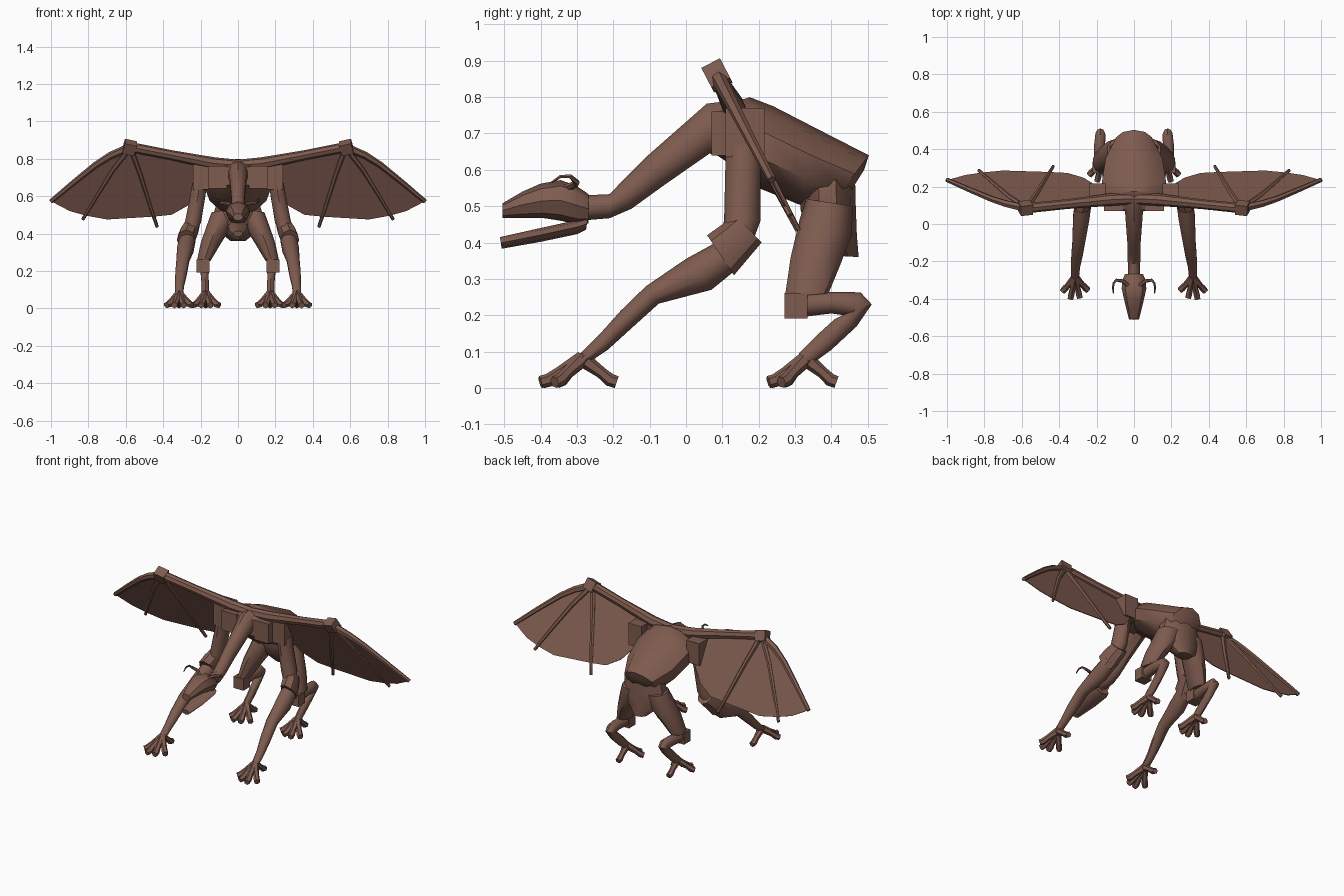
import bpy, bmesh, math
from mathutils import Vector, Matrix

skin = bpy.data.materials.new("brown_skin")
skin.diffuse_color = (0.21, 0.105, 0.078, 1)


def finish(name, bm, mirror, smooth=True):
    bmesh.ops.recalc_face_normals(bm, faces=bm.faces)
    me = bpy.data.meshes.new(name)
    bm.to_mesh(me)
    bm.free()
    ob = bpy.data.objects.new(name, me)
    bpy.context.collection.objects.link(ob)
    me.materials.append(skin)
    if mirror:
        ob.modifiers.new("Mirror", 'MIRROR').use_clip = False
    if smooth:
        bpy.ops.object.select_all(action='DESELECT')
        ob.select_set(True)
        bpy.context.view_layer.objects.active = ob
        bpy.ops.object.shade_smooth_by_angle(angle=math.radians(40))
    return ob


def skin_rings(bm, rings):
    loops = [[bm.verts.new(p) for p in r] for r in rings]
    n = len(loops[0])
    for a, b in zip(loops, loops[1:]):
        for i in range(n):
            j = (i + 1) % n
            bm.faces.new((a[i], a[j], b[j], b[i]))
    bm.faces.new(loops[0])
    bm.faces.new(loops[-1])


def side_loft(name, secs, mirror=False, sides=10):
    """Sections (x, y1, z1, y2, z2, half width): two side-view outline points."""
    bm = bmesh.new()
    rings = []
    for x, y1, z1, y2, z2, hw in secs:
        c = Vector((x, (y1 + y2) / 2, (z1 + z2) / 2))
        v = Vector((0, (y1 - y2) / 2, (z1 - z2) / 2))
        u = Vector((hw, 0, 0))
        rings.append([c + v * math.cos(t) + u * math.sin(t)
                      for t in (2 * math.pi * i / sides for i in range(sides))])
    skin_rings(bm, rings)
    return finish(name, bm, mirror)


def tube(name, pts, radii, ref=(0, 1, 0), sides=6, mirror=True):
    pts = [Vector(p) for p in pts]
    rings = []
    for i, p in enumerate(pts):
        t = (pts[min(i + 1, len(pts) - 1)] - pts[max(i - 1, 0)]).normalized()
        u = t.cross(Vector(ref)).normalized()
        w = t.cross(u)
        rings.append([p + (u * math.cos(a) + w * math.sin(a)) * radii[i]
                      for a in (2 * math.pi * k / sides for k in range(sides))])
    bm = bmesh.new()
    skin_rings(bm, rings)
    return finish(name, bm, mirror)


def block(name, center, size, rot_x=0, rot_y=0):
    bm = bmesh.new()
    m = (Matrix.Translation(center) @ Matrix.Rotation(rot_x, 4, 'X')
         @ Matrix.Rotation(rot_y, 4, 'Y') @ Matrix.Diagonal((*size, 1)))
    bmesh.ops.create_cube(bm, size=1, matrix=m)
    return finish(name, bm, True, False)


# Head, jaw and horns
side_loft("upper_head", [
    (0, -.505, .508, -.505, .468, .028), (0, -.45, .54, -.45, .468, .042),
    (0, -.40, .562, -.39, .467, .055), (0, -.345, .572, -.345, .46, .066),
    (0, -.30, .555, -.30, .45, .062), (0, -.268, .533, -.268, .452, .048)], sides=8)
side_loft("lower_jaw", [
    (0, -.512, .415, -.507, .383, .026), (0, -.40, .44, -.40, .402, .048),
    (0, -.30, .462, -.30, .423, .054), (0, -.27, .468, -.275, .435, .045)], sides=8)
tube("horn", [(.03, -.33, .55), (.06, -.305, .56), (.095, -.30, .565), (.11, -.318, .582),
              (.112, -.345, .582), (.11, -.37, .565)], [.010, .010, .008, .006, .005, .003],
     ref=(0, 0, 1))

# Neck
side_loft("neck", [
    (0, -.275, .53, -.27, .462, .034), (0, -.21, .533, -.21, .467, .035),
    (0, -.165, .58, -.15, .493, .036), (0, -.11, .635, -.06, .558, .038),
    (0, .057, .782, .065, .645, .05), (0, .16, .795, .12, .63, .07)])

# Torso and pelvis
side_loft("torso", [
    (0, .075, .765, .07, .65, .10), (0, .175, .80, .115, .62, .155),
    (0, .24, .775, .20, .55, .18), (0, .37, .708, .31, .505, .16),
    (0, .503, .64, .39, .492, .10), (0, .49, .60, .44, .52, .05)])
side_loft("pelvis", [
    (0, .31, .58, .465, .58, .115), (0, .315, .49, .467, .50, .14),
    (0, .34, .42, .47, .42, .115), (0, .39, .365, .475, .36, .045)])
block("chest_block", (.11, .115, .70), (.10, .09, .12))

# Front legs
block("shoulder", (.197, .162, .703), (.088, .107, .135))
side_loft("upper_arm", [
    (.205, .108, .67, .212, .67, .042), (.215, .108, .60, .205, .60, .043),
    (.24, .105, .47, .205, .46, .045), (.26, .10, .41, .175, .38, .04)], True)
side_loft("elbow", [
    (.25, .135, .477, .208, .40, .045), (.265, .10, .45, .17, .355, .052),
    (.277, .058, .42, .132, .31, .05)], True, 8)
side_loft("forearm", [
    (.27, .10, .41, .15, .335, .046), (.282, .0, .355, .07, .27, .046),
    (.295, -.11, .28, -.075, .232, .036), (.305, -.18, .212, -.16, .155, .032),
    (.312, -.24, .145, -.215, .105, .025), (.315, -.30, .085, -.27, .068, .022)], True)

# Hind legs
side_loft("thigh", [
    (.075, .33, .52, .46, .50, .07), (.10, .313, .465, .455, .42, .068),
    (.145, .288, .36, .425, .34, .056), (.183, .272, .25, .392, .26, .038)], True)
block("knee", (.187, .303, .226), (.068, .063, .07))
side_loft("shin", [
    (.185, .31, .262, .31, .194, .030), (.185, .42, .264, .40, .205, .031),
    (.18, .48, .263, .455, .197, .029), (.18, .511, .23, .44, .205, .027),
    (.178, .47, .17, .41, .19, .022), (.175, .40, .105, .36, .145, .02),
    (.175, .345, .065, .31, .095, .02)], True)


# Feet: front toes and a back toe, each ending in a flat pad
def foot(name, x, y, reach):
    for i, (dx, dy) in enumerate([(-.07, -.6), (-.025, -.93), (.025, -.98), (.068, -.65), (0, .8)]):
        at = lambda k, z: (x + dx * k, y + dy * reach * k, z)
        tube(f"{name}_toe_{i + 1}", [at(0, .08), at(.55, .042), at(.8, .022), at(1, .016)],
             [.022, .016, .018, .017], ref=(1, 0, 0))


foot("front_foot", .315, -.285, .118)
foot("hind_foot", .172, .33, .105)


# Wings lie in one tilted plane
def wing(x, z, off=0):
    return Vector((x, .08 + (.87 - z) * .524 + off, z))


tube("wing_arm", [wing(0, .765), wing(.13, .775), wing(.36, .82), wing(.59, .865)],
     [.03, .033, .026, .027], sides=8)
block("wing_wrist", wing(.58, .86), (.065, .058, .062), math.radians(27.5), math.radians(-14))
fingers = [[(.58, .86), (.68, .818), (.76, .768), (.88, .672), (1.0, .572)],
           [(.585, .85), (.67, .74), (.75, .61), (.83, .475)],
           [(.57, .85), (.52, .71), (.47, .55), (.432, .435)]]
for i, f in enumerate(fingers):
    n = len(f)
    tube(f"wing_finger_{i + 1}", [wing(*p) for p in f],
         [(.022 if i == 0 else .016) * (1 - .45 * k / (n - 1)) for k in range(n)])

bm = bmesh.new()
edge = [(.07, .775), (.17, .70), (.21, .62), (.27, .55), (.355, .502), (.455, .492), (.70, .477),
        (.81, .497), (.90, .522), (.995, .572), (.88, .678), (.76, .775), (.68, .825)]
hub = bm.verts.new(wing(.58, .865))
rim = [bm.verts.new(wing(*p)) for p in edge]
for a, b in zip(rim, rim[1:]):
    bm.faces.new((hub, a, b))
bm.faces.new((hub, rim[-1], bm.verts.new(wing(.64, .845))))
ob = finish("wing_membrane", bm, True, False)
ob.modifiers.new("Thickness", 'SOLIDIFY').thickness = .004
